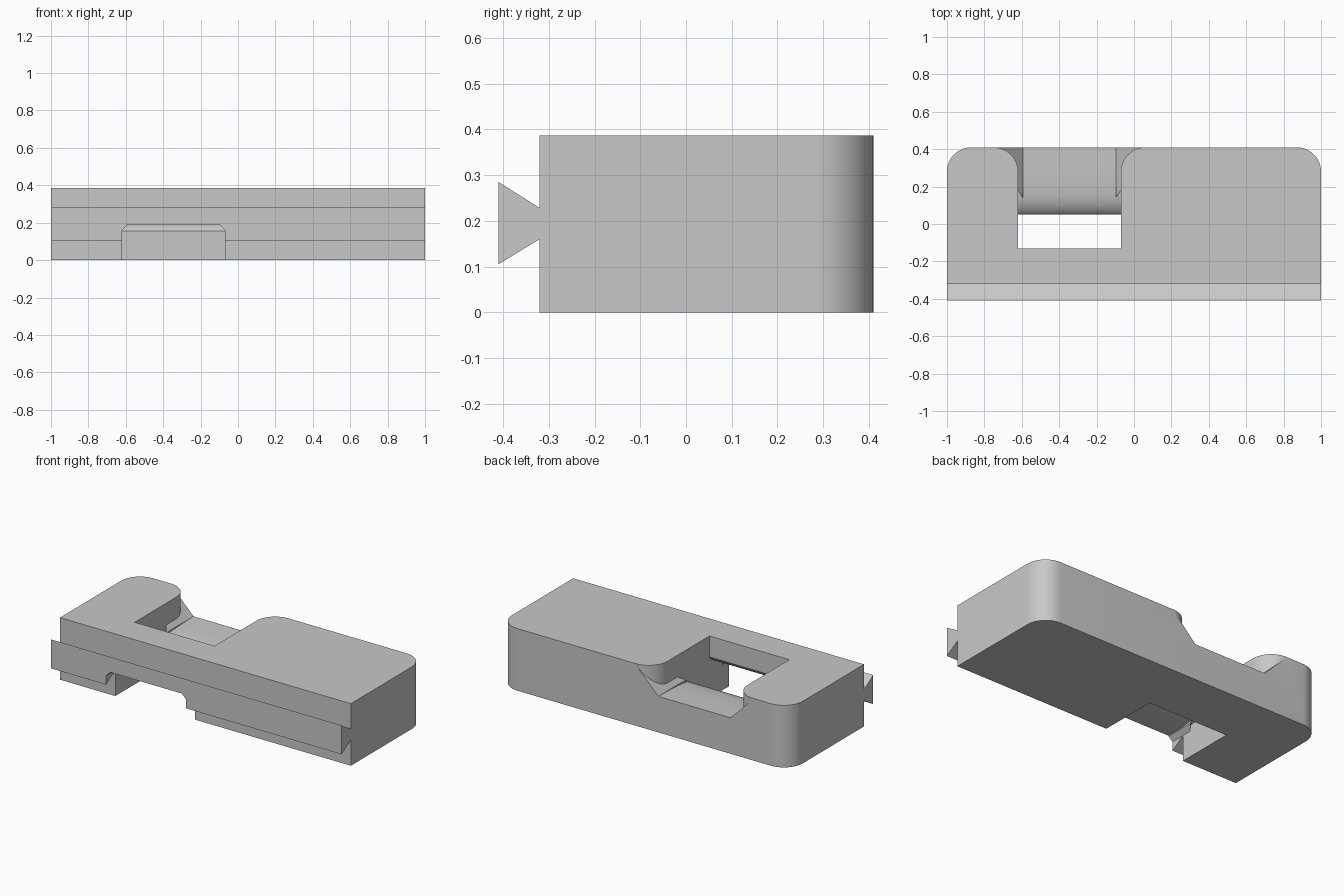
import bpy, bmesh
from math import sin, cos, pi, radians
from mathutils import Vector

if "Cube" in bpy.data.objects:
    bpy.data.objects.remove(bpy.data.objects["Cube"], do_unlink=True)

grey = bpy.data.materials.new("light_grey")
grey.use_nodes = True
grey.diffuse_color = (0.58, 0.58, 0.58, 1)
grey.node_tree.nodes["Principled BSDF"].inputs["Base Color"].default_value = (0.58, 0.58, 0.58, 1)

HEIGHT, BACK, FRONT = 0.386, 0.41, -0.32
RADIUS = 0.13
SLOT_L, SLOT_R = -0.62, -0.07      # slot side walls
CHAMFER = 0.027
FLOOR = 0.224                      # channel floor at the back


def prism(name, rings):
    """Solid between two matching outlines."""
    bm = bmesh.new()
    a, b = [[bm.verts.new(p) for p in ring] for ring in rings]
    bm.faces.new(a)
    bm.faces.new(b)
    n = len(a)
    for i in range(n):
        j = (i + 1) % n
        bm.faces.new((a[i], a[j], b[j], b[i]))
    bmesh.ops.recalc_face_normals(bm, faces=bm.faces)
    mesh = bpy.data.meshes.new(name)
    bm.to_mesh(mesh)
    bm.free()
    mesh.materials.append(grey)
    obj = bpy.data.objects.new(name, mesh)
    bpy.context.scene.collection.objects.link(obj)
    return obj


def along_z(name, pts, lo, hi):
    return prism(name, [[(x, y, z) for x, y in pts] for z in (lo, hi)])


def along_x(name, pts, lo, hi):
    return prism(name, [[(x, y, z) for y, z in pts] for x in (lo, hi)])


def arc(cx, cy, start, end, steps=12):
    return [(cx + RADIUS * cos(radians(start + (end - start) * i / steps)),
             cy + RADIUS * sin(radians(start + (end - start) * i / steps)))
            for i in range(steps + 1)]


def combine(target, tool, operation):
    mod = target.modifiers.new(operation.lower(), 'BOOLEAN')
    mod.operation, mod.solver, mod.object = operation, 'EXACT', tool
    bpy.context.view_layer.update()
    graph = bpy.context.evaluated_depsgraph_get()
    mesh = bpy.data.meshes.new_from_object(target.evaluated_get(graph))
    target.modifiers.clear()
    target.data = mesh
    bpy.data.objects.remove(tool, do_unlink=True)


def turned(pts):
    """Half turn of a (y, z) outline about the channel centre."""
    return [(-0.08 - y, 0.411 - z) for y, z in pts]


# Main block with rounded back corners
cy = BACK - RADIUS
outline = [(-1, FRONT), (1, FRONT)] + arc(1 - RADIUS, cy, 0, 90) + arc(-1 + RADIUS, cy, 90, 180)
body = along_z("clip_body", outline, 0, HEIGHT)

# Dovetail rail along the front
rail = along_x("dovetail_rail", [(-0.41, 0.105), (FRONT, 0.16), (-0.29, 0.16),
                                 (-0.29, 0.228), (FRONT, 0.228), (-0.41, 0.285)], -1, 1)
combine(body, rail, 'UNION')

# Stepped channel: in from the front underside, out at the back top
ramp = [(0.05, -0.2), (0.05, 0.155), (0.06, 0.168), (0.075, 0.181), (0.095, 0.193),
        (0.12, 0.203), (0.15, 0.210), (0.21, 0.217), (0.3, 0.221), (BACK, FLOOR), (0.6, FLOOR)]
channel = along_x("channel_cutter", ramp + [(0.6, 0.611)] + turned(ramp) + [(-0.68, -0.2)], -0.9, 0.3)

# Slot plan with a flared, rounded mouth
plan = ([(SLOT_L, -0.7), (SLOT_R, -0.7)] + arc(SLOT_R + RADIUS, cy, 180, 90)
        + [(SLOT_R + RADIUS, 0.55), (SLOT_L - RADIUS, 0.55)] + arc(SLOT_L - RADIUS, cy, 90, 0))
combine(channel, along_z("slot_plan", plan, -0.4, 0.8), 'INTERSECT')

# Sloped chamfers left standing along both sides of the channel, at each end
for edge, side in ((SLOT_L + CHAMFER, -1), (SLOT_R - CHAMFER, 1)):
    for flip in (False, True):
        rings = []
        for out, start in ((0, 0.14), (0.2, 0.44)):
            x = edge + side * out
            ring = [(start, 0.1), (start, FLOOR + out), (0.65, FLOOR + out), (0.65, 0.1)]
            rings.append([(x, y, z) for y, z in (turned(ring) if flip else ring)])
        combine(channel, prism("chamfer_wedge", rings), 'DIFFERENCE')

combine(body, channel, 'DIFFERENCE')

# Smooth the round corners, keep the edges crisp
body.data.materials.clear()
body.data.materials.append(grey)
for poly in body.data.polygons:
    poly.material_index = 0
bpy.ops.object.select_all(action='DESELECT')
body.select_set(True)
bpy.context.view_layer.objects.active = body
bpy.ops.object.shade_smooth_by_angle(angle=radians(25))
